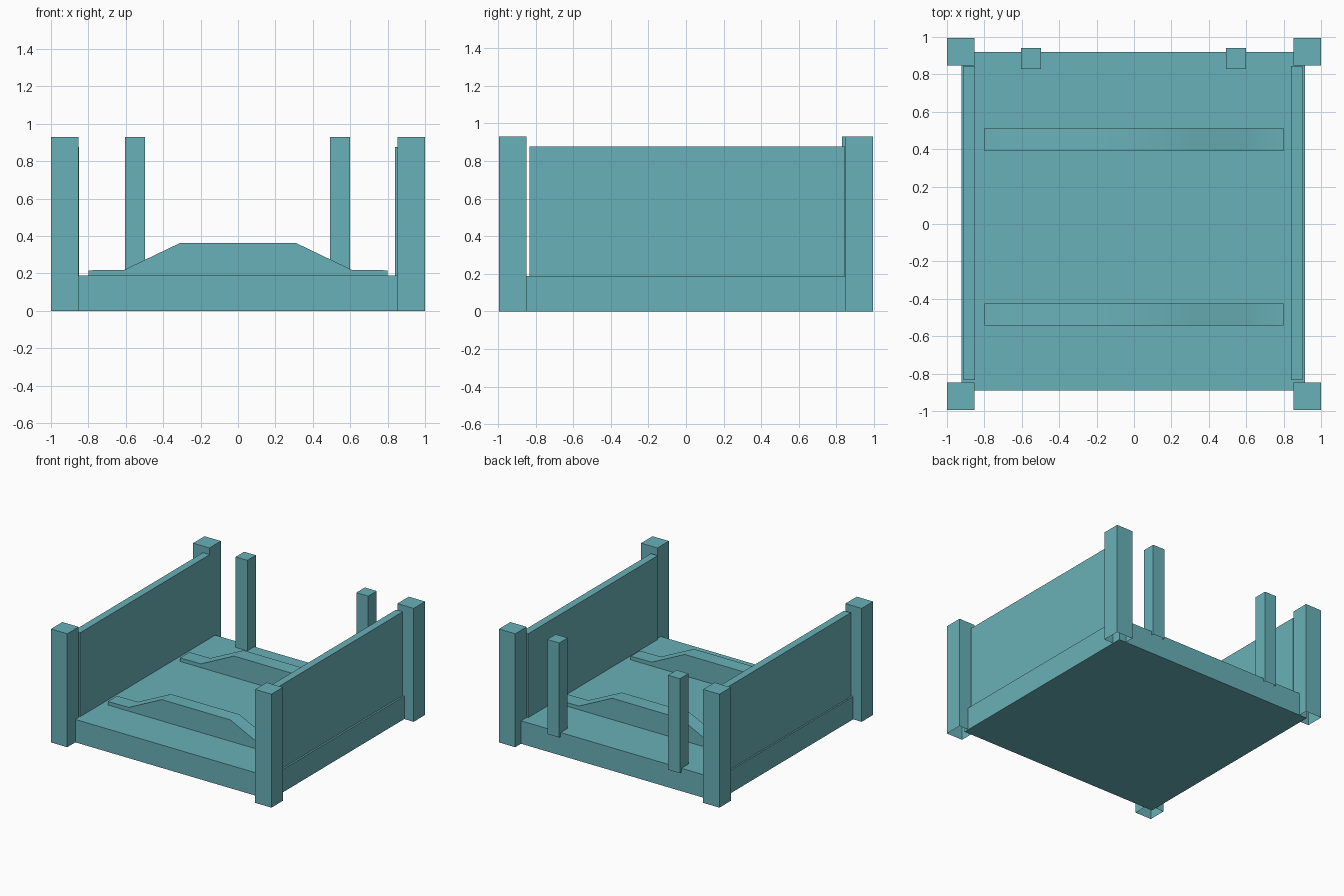
import bpy
import bmesh

cube = bpy.data.objects.get("Cube")
if cube:
    bpy.data.objects.remove(cube, do_unlink=True)

teal = bpy.data.materials.new("teal")
teal.use_nodes = True
teal.diffuse_color = (0.141, 0.44, 0.479, 1)
teal.node_tree.nodes["Principled BSDF"].inputs["Base Color"].default_value = teal.diffuse_color


def prism(name, outline, y0, y1, open_bottom=False):
    """Extrude an x-z outline from y0 to y1."""
    bm = bmesh.new()
    face = bm.faces.new([bm.verts.new((x, y0, z)) for x, z in outline])
    moved = bmesh.ops.extrude_face_region(bm, geom=[face], use_keep_orig=True)["geom"]
    verts = [v for v in moved if isinstance(v, bmesh.types.BMVert)]
    bmesh.ops.translate(bm, verts=verts, vec=(0, y1 - y0, 0))
    bmesh.ops.recalc_face_normals(bm, faces=bm.faces)
    if open_bottom:
        bottom = [f for f in bm.faces if f.normal.z < -0.9]
        bmesh.ops.delete(bm, geom=bottom, context="FACES_ONLY")
    mesh = bpy.data.meshes.new(name)
    bm.to_mesh(mesh)
    bm.free()
    mesh.materials.append(teal)
    obj = bpy.data.objects.new(name, mesh)
    bpy.context.collection.objects.link(obj)
    return obj


def box(name, x, y, z, open_bottom=False):
    outline = [(x[0], z[0]), (x[1], z[0]), (x[1], z[1]), (x[0], z[1])]
    return prism(name, outline, y[0], y[1], open_bottom)


# Floor slab
box("base", (-0.923, 0.915), (-0.89, 0.92), (0, 0.188))

# Hollow corner posts
for side, x in (("right", (-1, -0.852)), ("left", (0.852, 1))):
    for end, y in (("front", (-0.995, -0.847)), ("back", (0.847, 0.995))):
        box(f"{end}_{side}_corner_post", x, y, (0, 0.93), True)

# Side walls
for side, x in (("right", (-0.911, -0.85)), ("left", (0.84, 0.901))):
    box(f"{side}_side_panel", x, (-0.833, 0.846), (0.17, 0.876))

# Slim uprights on the back edge
for side, x in (("right", (-0.603, -0.496)), ("left", (0.492, 0.6))):
    box(f"back_{side}_upright", x, (0.83, 0.94), (0.155, 0.93), True)

# Raised cross rails with sloping shoulders
half = [(0.8, 0.217), (0.61, 0.219), (0.31, 0.363)]
profile = [(-0.8, 0.18), (0.8, 0.18)] + half + [(-x, z) for x, z in reversed(half)]
for end, y in (("front", (-0.544, -0.426)), ("back", (0.391, 0.514))):
    rail = prism(f"{end}_cross_rail", profile, *y)
    bpy.ops.object.select_all(action="DESELECT")
    rail.select_set(True)
    bpy.context.view_layer.objects.active = rail
    bpy.ops.object.shade_smooth_by_angle()
